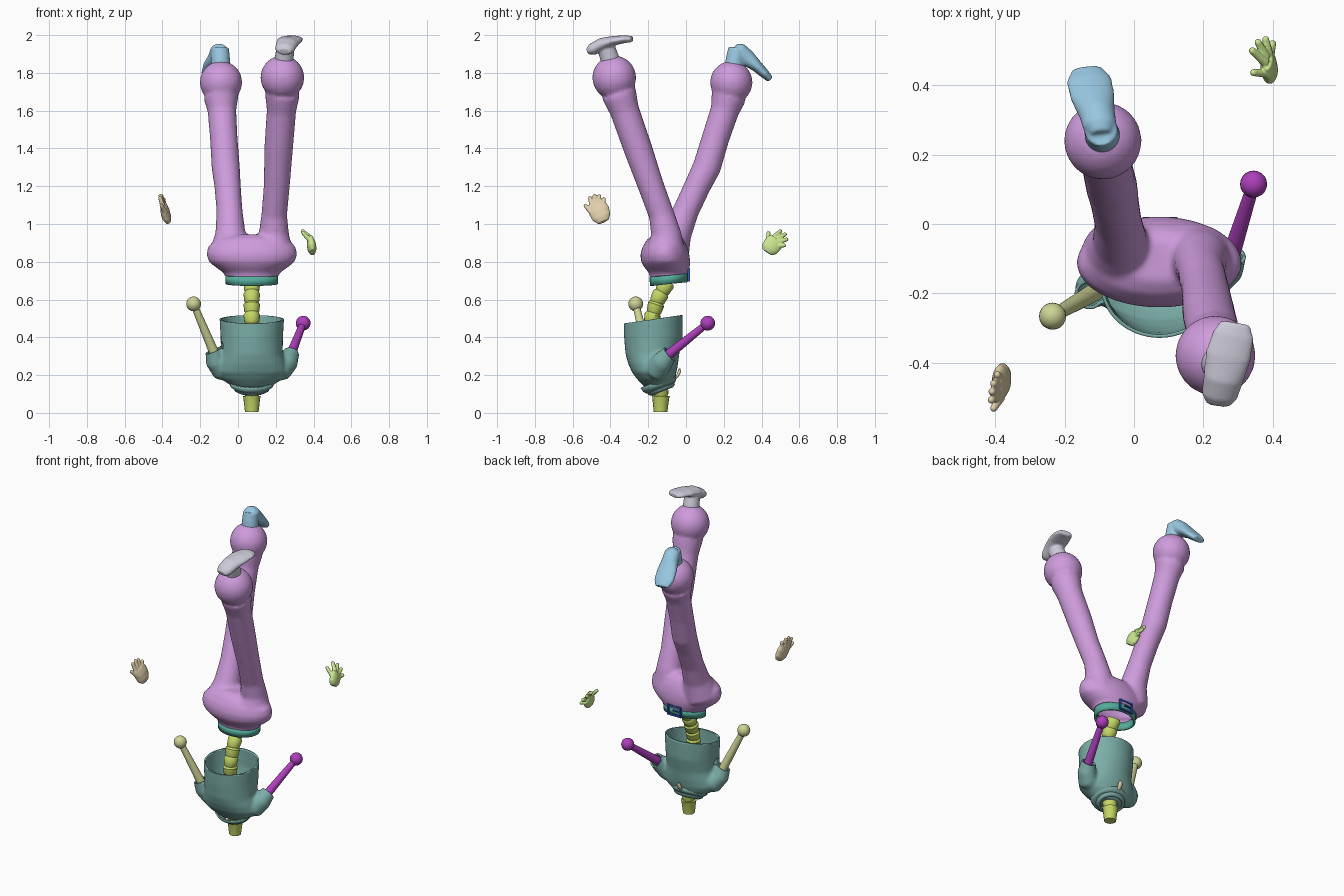
import bpy, bmesh, math
from mathutils import Vector as V

X, Y, Z = V((1, 0, 0)), V((0, 1, 0)), V((0, 0, 1))


def tube(bm, pts, ref=X, axis=None, n=24, cap=True):
    """Loft rings (x, y, z, a[, b]); a lies along ref, b across it."""
    rings = []
    for i, p in enumerate(pts):
        c = V(p[:3])
        t = axis or V(pts[min(i + 1, len(pts) - 1)][:3]) - V(pts[max(i - 1, 0)][:3])
        t = t.normalized()
        u = (ref - t * ref.dot(t)).normalized()
        v = t.cross(u)
        rings.append([bm.verts.new(c + u * p[3] * math.cos(k * math.tau / n)
                                   + v * p[-1] * math.sin(k * math.tau / n)) for k in range(n)])
    for r, s in zip(rings, rings[1:]):
        for k in range(n):
            j = (k + 1) % n
            bm.faces.new((r[k], r[j], s[j], s[k]))
    if cap:
        bm.faces.new(rings[0][::-1])
        bm.faces.new(rings[-1])


def ball(bm, c, r):
    vs = bmesh.ops.create_uvsphere(bm, u_segments=20, v_segments=12, radius=r)['verts']
    bmesh.ops.translate(bm, verts=vs, vec=V(c))


def finish(bm, name, color, thick=0, angle=45):
    bmesh.ops.recalc_face_normals(bm, faces=bm.faces)
    me = bpy.data.meshes.new(name)
    bm.to_mesh(me)
    bm.free()
    ob = bpy.data.objects.new(name, me)
    bpy.context.collection.objects.link(ob)
    mat = bpy.data.materials.new(name)
    mat.diffuse_color = (*color, 1)
    me.materials.append(mat)
    if thick:
        m = ob.modifiers.new('thickness', 'SOLIDIFY')
        m.thickness, m.offset = thick, -1
    bpy.ops.object.select_all(action='DESELECT')
    ob.select_set(True)
    bpy.context.view_layer.objects.active = ob
    bpy.ops.object.shade_smooth_by_angle(angle=math.radians(angle))
    return ob


def fuse(bm, voxel, smooth=4, cuts=()):
    """Weld overlapping shells into one skin; cuts = (point, normal, reach) open it up."""
    me = bpy.data.meshes.new('tmp')
    bm.to_mesh(me)
    bm.free()
    ob = bpy.data.objects.new('tmp', me)
    bpy.context.collection.objects.link(ob)
    m = ob.modifiers.new('r', 'REMESH')
    m.mode, m.voxel_size = 'VOXEL', voxel
    s = ob.modifiers.new('s', 'SMOOTH')
    s.iterations, s.factor = smooth, 0.5
    out = bmesh.new()
    out.from_object(ob, bpy.context.evaluated_depsgraph_get())
    bpy.data.objects.remove(ob)
    for p, nrm, reach in cuts:
        p, nrm = V(p), V(nrm).normalized()
        fs = [f for f in out.faces if (f.calc_center_median() - p).length < reach]
        geom = fs + list({e for f in fs for e in f.edges}) + list({v for f in fs for v in f.verts})
        bmesh.ops.bisect_plane(out, geom=geom, plane_co=p, plane_no=nrm, clear_outer=True)
    return out


# trousers: hips plus two legs ending in ball cuffs
bm = bmesh.new()
tube(bm, [(.073, cy, z, a, b) for z, cy, a, b in (
    (.70, -.09, .135, .098), (.74, -.092, .147, .103), (.77, -.1, .19, .12), (.80, -.108, .228, .13),
    (.84, -.112, .24, .13), (.88, -.112, .232, .118), (.92, -.11, .19, .095), (.945, -.105, .12, .06))], axis=Z, n=40)
tube(bm, [(-.045, -.09, .84, .11), (-.04, -.05, .95, .08), (-.045, 0, 1.07, .069), (-.055, .06, 1.2, .07),
          (-.065, .11, 1.3, .075), (-.075, .155, 1.45, .073), (-.085, .205, 1.6, .076), (-.09, .225, 1.67, .093)])
tube(bm, [(.185, -.11, .84, .11), (.19, -.105, .95, .08), (.192, -.13, 1.05, .068), (.205, -.185, 1.2, .069),
          (.215, -.255, 1.4, .076), (.23, -.325, 1.6, .078), (.235, -.355, 1.69, .093)])
ball(bm, (-.09, .24, 1.75), .113)
ball(bm, (.235, -.38, 1.775), .117)
bm = fuse(bm, .011, 6, [((.07, -.09, .728), (0, .1, -1), .3)])
finish(bm, 'trousers', (.62, .33, .72), .008)

# belt band and buckle frame
bm = bmesh.new()
tube(bm, [(.073, -.092, .682, .138, .1), (.073, -.09, .732, .14, .103)], axis=V((0, -.1, 1)), n=40, cap=False)
finish(bm, 'belt', (.09, .42, .33), .014)
bm = bmesh.new()
for c, s in (((.03, 0), (.01, .07)), ((.12, 0), (.01, .07)), ((.075, .03), (.1, .01)),
             ((.075, -.03), (.1, .01)), ((.06, 0), (.05, .007))):
    vs = bmesh.ops.create_cube(bm, size=1)['verts']
    bmesh.ops.scale(bm, verts=vs, vec=V((s[0], .012, s[1])))
    bmesh.ops.translate(bm, verts=vs, vec=V((c[0], .014, .73 + c[1])))
finish(bm, 'belt_buckle', (.03, .1, .5))

# spine: stacked tapering vertebrae from the neck stump up to the waist
path = [(.005, -.135), (.105, -.133), (.2, -.15), (.3, -.17), (.4, -.187), (.5, -.182), (.6, -.15), (.7, -.095)]


def spine_at(z):
    for (z0, y0), (z1, y1) in zip(path, path[1:]):
        if z <= z1:
            return y0 + (y1 - y0) * (z - z0) / (z1 - z0)
    return path[-1][1]


bm = bmesh.new()
edges = [.005, .09] + [.09 + .055 * k for k in range(1, 12)]
for i, (z0, z1) in enumerate(zip(edges, edges[1:])):
    rows = ((0, .036), (.9, .045), (1, .048)) if i == 0 else ((-.05, .034), (.15, .04), (.8, .044), (1, .036))
    tube(bm, [(.073, spine_at(z0 + (z1 - z0) * t), z0 + (z1 - z0) * t, r) for t, r in rows], n=16)
finish(bm, 'spine', (.55, .68, .13), angle=40)

# shirt: hollow torso with two short sleeves
bm = bmesh.new()
tube(bm, [(.073, cy, z, a, b) for z, cy, a, b in (
    (.13, -.15, .09, .06), (.155, -.155, .125, .082), (.18, -.16, .165, .1), (.215, -.168, .19, .118),
    (.26, -.174, .18, .132), (.31, -.178, .164, .142), (.4, -.173, .165, .155), (.48, -.173, .17, .156),
    (.56, -.173, .172, .156))], axis=Z, n=40)
L_end, R_end = (-.13, -.205, .33), (.281, -.088, .312)
L_dir, R_dir = (-.105, -.06, .25), (.064, .203, .163)
tube(bm, [(-.03, -.15, .22, .06), (-.09, -.165, .235, .062), (-.118, -.188, .275, .055),
          (*L_end, .043), (-.138, -.21, .35, .043)])
tube(bm, [(.175, -.15, .22, .06), (.235, -.15, .235, .063), (.262, -.125, .27, .057),
          (*R_end, .044), (.287, -.07, .326, .044)])
bm = fuse(bm, .009, 5, [((.073, -.17, .496), (0, -.14, 1), .26), (L_end, L_dir, .055), (R_end, R_dir, .055)])
finish(bm, 'shirt', (.2, .42, .39), .01)

# folded collar, tilted with the neck
tilt = V((0, -.4, 1)).normalized()
for name, rows in (('collar', ((.02, .122, .1), (-.005, .115, .094), (-.02, .095, .08))),
                   ('collar_stand', ((.0, .1, .082), (-.03, .092, .075), (-.04, .075, .06)))):
    bm = bmesh.new()
    tube(bm, [(*(V((.073, -.14, .15)) + tilt * d), a, b) for d, a, b in rows], axis=tilt, n=32, cap=False)
    finish(bm, name, (.2, .42, .39), .008)

# small tab behind the collar
bm = bmesh.new()
tube(bm, [(.075, -.035, .235, .006, .005), (.075, -.034, .22, .016, .008), (.075, -.046, .195, .015, .008),
          (.075, -.06, .178, .006, .005)], n=12)
finish(bm, 'collar_tab', (.75, .62, .4))

# arm bones with knob ends
for name, tip, d, color in (('left_arm_bone', (-.235, -.266, .577), L_dir, (.62, .65, .3)),
                            ('right_arm_bone', (.345, .115, .475), R_dir, (.42, .05, .5))):
    bm = bmesh.new()
    end, base = V(tip), V(tip) - V(d) * 1.15
    tube(bm, [(*base, .027), (*end, .018)], ref=Y, n=20)
    ball(bm, tip, .039)
    finish(bm, name, color)

# floating hands: palm slab, fingers and thumb
hands = {
    'left_hand': ((.74, .62, .4), [(-.368, -.437, 1.012, .015, .03), (-.378, -.447, 1.035, .025, .05),
                                   (-.387, -.46, 1.07, .024, .056), (-.395, -.475, 1.1, .016, .05)],
                  [((-.385, -.5, 1.06), (-.405, -.532, 1.097)), ((-.395, -.497, 1.085), (-.412, -.508, 1.138)),
                   ((-.395, -.482, 1.095), (-.41, -.484, 1.15)), ((-.395, -.462, 1.1), (-.405, -.46, 1.148)),
                   ((-.39, -.44, 1.095), (-.395, -.435, 1.132))]),
    'right_hand': ((.6, .8, .28), [(.395, .43, .85, .015, .03), (.392, .442, .868, .024, .046),
                                   (.388, .46, .892, .024, .05), (.383, .48, .915, .016, .045)],
                   [((.385, .435, .91), (.345, .437, .952)), ((.38, .465, .93), (.342, .5, .962)),
                    ((.382, .48, .92), (.358, .524, .945)), ((.388, .49, .905), (.38, .532, .918)),
                    ((.392, .488, .885), (.4, .52, .887))])}
for name, (color, palm, fingers) in hands.items():
    bm = bmesh.new()
    tube(bm, palm)
    for a, b in fingers:
        tube(bm, [(*a, .014), (*b, .0105)], ref=X + Y * .3, n=12)
        ball(bm, b, .0105)
    finish(fuse(bm, .0035, 3), name, color, angle=60)

# feet: ankle stub plus flattened sole
feet = {
    'left_foot': ((.32, .58, .76), [(-.09, .25, 1.8, .052), (-.093, .262, 1.88, .05), (-.095, .272, 1.93, .047)],
                  [(-.095, .258, 1.935, .03, .025), (-.098, .28, 1.92, .048, .042), (-.107, .32, 1.88, .052, .046),
                   (-.12, .37, 1.84, .064, .032), (-.13, .415, 1.797, .065, .025), (-.135, .445, 1.767, .045, .018)]),
    'right_foot': ((.62, .6, .7), [(.238, -.39, 1.82, .052), (.245, -.405, 1.88, .05), (.252, -.425, 1.94, .047)],
                   [(.243, -.52, 1.913, .035, .018), (.247, -.495, 1.925, .052, .032), (.258, -.445, 1.952, .058, .034),
                    (.272, -.38, 1.971, .066, .025), (.287, -.32, 1.979, .06, .02), (.293, -.285, 1.979, .042, .016)])}
for name, (color, ankle, sole) in feet.items():
    bm = bmesh.new()
    tube(bm, ankle)
    tube(bm, sole)
    finish(fuse(bm, .006, 4), name, color, angle=60)
